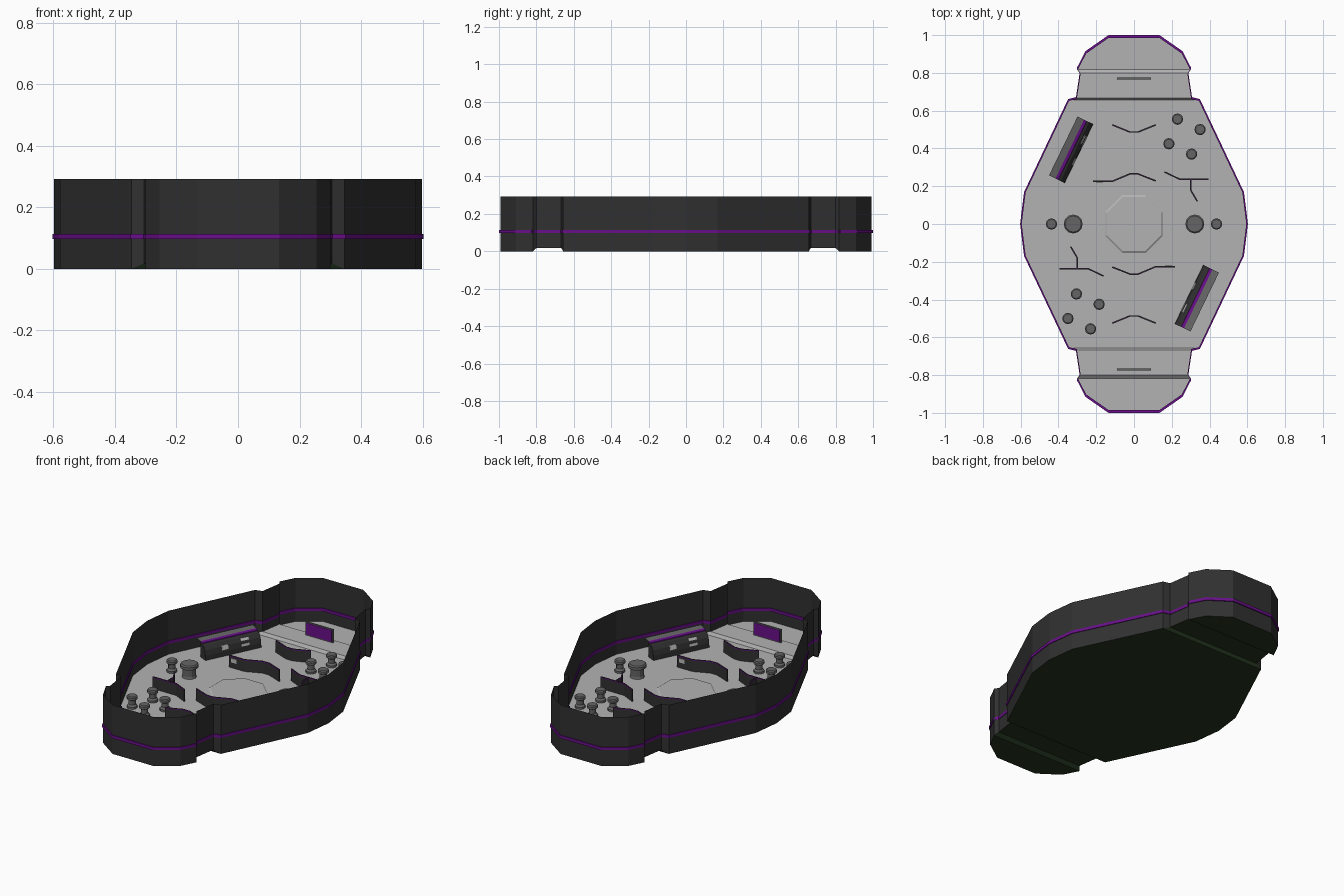
import bpy, math
from mathutils import Vector

if "Cube" in bpy.data.objects:
    bpy.data.objects.remove(bpy.data.objects["Cube"])


def mat(name, r, g, b):
    m = bpy.data.materials.new(name)
    m.diffuse_color = (r, g, b, 1)
    m.use_nodes = True
    m.node_tree.nodes["Principled BSDF"].inputs["Base Color"].default_value = m.diffuse_color
    return m


DARK = mat("dark", 0.03, 0.03, 0.03)
PURPLE = mat("purple", 0.14, 0.005, 0.25)
GREEN = mat("dark_green", 0.018, 0.035, 0.014)
FLOOR = mat("floor_grey", 0.45, 0.45, 0.45)
STEEL = mat("steel", 0.13, 0.13, 0.13)
LIGHT = mat("light_grey", 0.5, 0.5, 0.5)


def make(name, verts, faces, m, twin=False):
    """Mesh object, optionally with a copy turned half way round the centre."""
    me = bpy.data.meshes.new(name)
    me.from_pydata(verts, [], faces)
    me.materials.append(m)
    for i in range(2 if twin else 1):
        ob = bpy.data.objects.new(name, me)
        ob.rotation_euler.z = math.pi * i
        bpy.context.collection.objects.link(ob)


def loft(name, rings, m, caps=True, loop=False, twin=False):
    """Join equal closed rings of points."""
    n, k = len(rings[0]), len(rings)
    f = [(r * n + i, r * n + (i + 1) % n, (r + 1) % k * n + (i + 1) % n, (r + 1) % k * n + i)
         for r in range(k if loop else k - 1) for i in range(n)]
    if caps:
        f += [tuple(range(n))[::-1], tuple(range((k - 1) * n, k * n))]
    make(name, [p for r in rings for p in r], f, m, twin)


# Outline: right side from back to front, z is the underside height
half = [(.135, 1, 0), (.257, .915, 0), (.303, .825, 0), (.287, .804, .018),
        (.307, .672, .018), (.349, .661, 0), (.582, .169, 0), (.603, 0, 0)]
side = half + [(x, -y, z) for x, y, z in half[-2::-1]]
S = .993
outline = [(x, y, z) for x, y, z in side[::-1]] + [(-x, y, z) for x, y, z in side]


def scaled(k, z=None, dz=0):
    return [(x * k, y * k, (b if z is None else z) + dz) for x, y, b in outline]


# Perimeter wall and the stripe around it
loft("arena_wall", [scaled(S), scaled(S, .293)], DARK, caps=False)
loft("wall_stripe", [scaled(.986, .097), scaled(1, .097), scaled(1, .114), scaled(.986, .114)],
     PURPLE, caps=False, loop=True)

# Underside and floor, stepped at the necks
TOP = .033


def deck(name, dz, m, flip):
    v = []
    for x, y, z in side:
        v += [(-x * S, y * S, z + dz), (x * S, y * S, z + dz)]
    f = [(2 * i, 2 * i + 2, 2 * i + 3, 2 * i + 1) for i in range(len(side) - 1)]
    make(name, v, [q[::-1] for q in f] if flip else f, m)


deck("underside", 0, GREEN, True)
deck("floor", TOP, FLOOR, False)

# Centre octagon plate


def circle(r, z, n, cx=0, cy=0, off=0.0):
    return [(cx + r * math.cos((i + off) * math.tau / n), cy + r * math.sin((i + off) * math.tau / n), z)
            for i in range(n)]


loft("centre_plate", [circle(.165, TOP, 8, off=.5), circle(.155, TOP + .006, 8, off=.5)], FLOOR)

# Spool posts and the larger pair of posts
small = [(.029, TOP), (.029, .045), (.02, .055), (.02, .08), (.03, .086), (.03, .1), (.024, .105)]
large = [(.04, TOP), (.036, .045), (.036, .085), (.05, .091), (.05, .108), (.043, .114)]
for name, prof, spots in (
        ("post", small, [(.23, .555), (.35, .5), (.185, .425), (.305, .37), (.437, 0)]),
        ("large_post", large, [(.322, 0)])):
    for cx, cy in spots:
        loft(name, [circle(r, z, 12, cx, cy) for r, z in prof], STEEL, twin=True)


# Low barriers following bent paths
def barrier(name, path, z0, z1, m, w):
    pts = [Vector(p) for p in path]
    rings = []
    for i, p in enumerate(pts):
        d = (pts[min(i + 1, len(pts) - 1)] - pts[max(i - 1, 0)]).normalized()
        a, b = p + Vector((-d.y, d.x)) * w, p - Vector((-d.y, d.x)) * w
        rings.append([(a.x, a.y, z0), (b.x, b.y, z0), (b.x, b.y, z1), (a.x, a.y, z1)])
    loft(name, rings, m, twin=True)


for path in (
        [(-.115, .525), (-.022, .487), (.022, .487), (.115, .525)],
        [(-.217, .226), (-.115, .226), (-.022, .265), (.022, .265), (.115, .228)],
        [(.16, .276), (.24, .238), (.395, .238)],
        [(.3, .238), (.3, .18), (.335, .12)]):
    barrier("low_barrier", path, TOP, .105, DARK, .003)
    barrier("barrier_trim", path, .099, .103, PURPLE, .004)
barrier("barrier_window", [(-.2, .226), (-.165, .226)], .065, .09, LIGHT, .005)

# Slanted side blocks with rounded fronts
along, out = Vector((.436, .9)), Vector((.9, -.436))
mid = Vector((-.333, .393))


def block(name, prof, t0, t1, m):
    rings = []
    for t in (t0, t1):
        rings.append([(*(mid + along * t + out * s), z) for s, z in prof])
    loft(name, rings, m, twin=True)


block("side_block", [(-.004, TOP), (.046, TOP), (.045, .06), (.038, .09), (.022, .113), (0, .122), (-.004, .122)],
      -.173, .173, DARK)
block("side_block_deck", [(-.046, .126), (-.046, .132), (-.004, .124), (-.004, .118)], -.173, .173, STEEL)
block("side_block_back", [(-.01, TOP), (-.004, TOP), (-.004, .122), (-.01, .122)], -.173, .173, DARK)
block("side_block_stripe", [(-.008, .118), (.01, .116), (.008, .123), (-.008, .127)], -.173, .173, PURPLE)
for t0, t1, lo, hi in ((-.07, -.03, (.044, .07), (.037, .095)),
                       (.05, .1, (.037, .095), (.029, .107)),
                       (.05, .1, (.045, .065), (.042, .078))):
    block("block_window", [lo, (lo[0] + .003, lo[1] + .001), (hi[0] + .003, hi[1] + .001), hi], t0, t1, LIGHT)


# Goal boards at both ends, with coloured inner face
def box(name, x, y0, y1, z0, z1, m):
    loft(name, [[(-x, y0, z), (x, y0, z), (x, y1, z), (-x, y1, z)] for z in (z0, z1)], m, twin=True)


box("goal_board", .09, .766, .776, .05, .13, STEEL)
box("goal_panel", .084, .764, .766, .056, .125, PURPLE)
